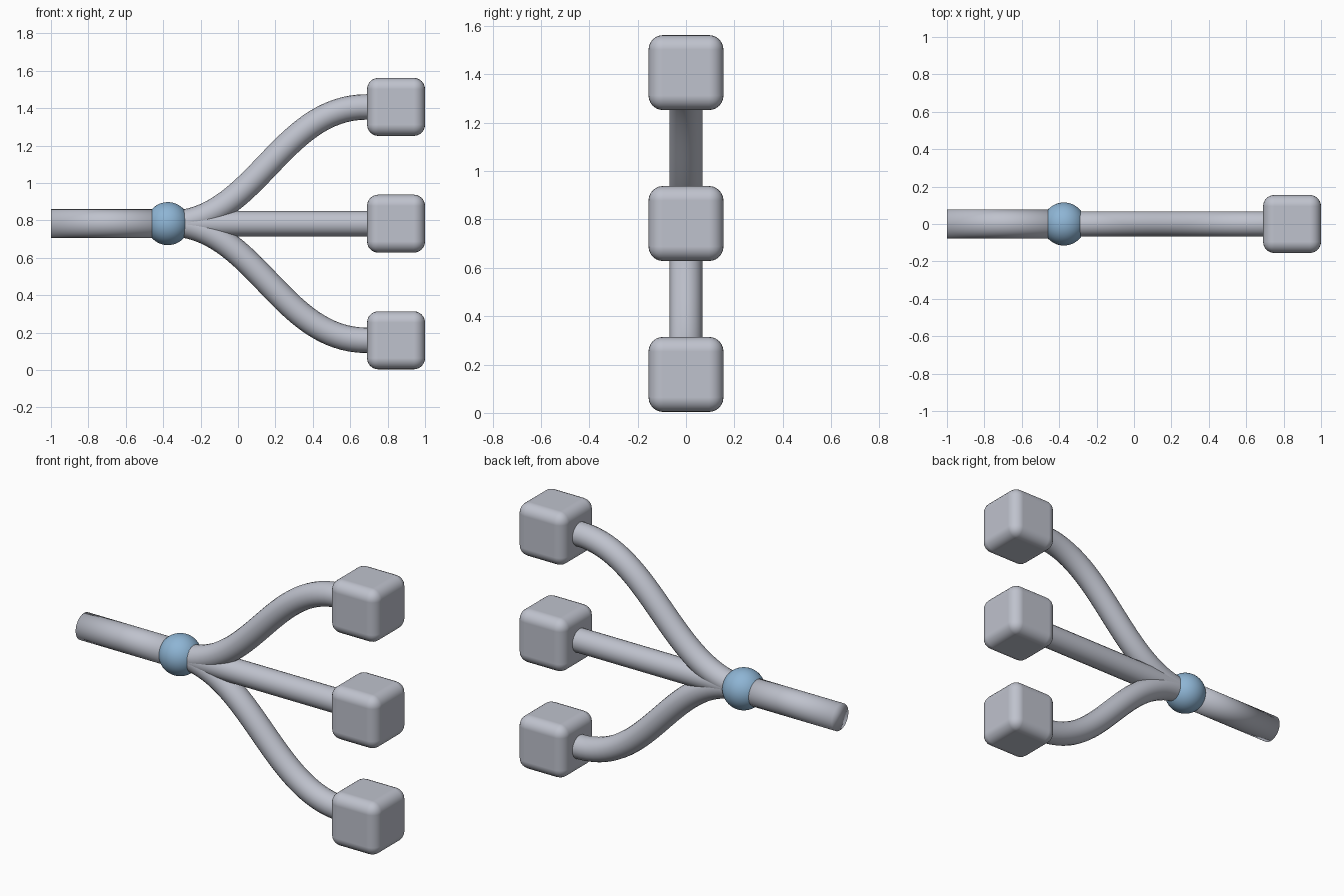
import bpy
from mathutils import Vector

cube = bpy.data.objects.get("Cube")
if cube:
    bpy.data.objects.remove(cube, do_unlink=True)


def material(name, rgb):
    m = bpy.data.materials.new(name)
    m.use_nodes = True
    m.diffuse_color = (*rgb, 1)
    bsdf = m.node_tree.nodes["Principled BSDF"]
    bsdf.inputs["Base Color"].default_value = (*rgb, 1)
    return m


grey = material("pale grey", (0.52, 0.54, 0.61))
blue = material("soft blue", (0.27, 0.46, 0.66))

MID_Z, STEP = 0.783, 0.624
HUB_X = -0.375
BOX = 0.31


def finish(obj, name, mat):
    obj.name = name
    obj.data.name = name
    obj.data.materials.append(mat)


def tube(name, start, end, radius, reach):
    """Round pipe along an S-curve that leaves and arrives along x."""
    curve = bpy.data.curves.new(name, "CURVE")
    curve.dimensions = "3D"
    curve.resolution_u = 32
    curve.bevel_depth = radius
    curve.bevel_resolution = 8
    curve.use_fill_caps = True
    spline = curve.splines.new("BEZIER")
    spline.bezier_points.add(1)
    handle = Vector(((end[0] - start[0]) * reach, 0, 0))
    for point, co in zip(spline.bezier_points, (start, end)):
        point.handle_left_type = point.handle_right_type = "FREE"
        point.co = co
        point.handle_left = Vector(co) - handle
        point.handle_right = Vector(co) + handle
    obj = bpy.data.objects.new(name, curve)
    bpy.context.collection.objects.link(obj)
    finish(obj, name, grey)


# Incoming stem
bpy.ops.mesh.primitive_cylinder_add(
    vertices=32, radius=0.077, depth=0.64,
    location=(-0.68, 0, MID_Z), rotation=(0, 1.5708, 0))
stem = bpy.context.object
finish(stem, "stem", grey)
bpy.ops.object.shade_smooth()

# Junction ball
bpy.ops.mesh.primitive_uv_sphere_add(
    segments=48, ring_count=24, radius=0.115, location=(HUB_X, 0, MID_Z))
finish(bpy.context.object, "junction_ball", blue)
bpy.ops.object.shade_smooth()

# Three branches, each ending in a rounded box
for label, level in (("lower", -1), ("middle", 0), ("upper", 1)):
    z = MID_Z + level * STEP
    tube(label + "_branch", (HUB_X, 0, MID_Z), (0.69, 0, z), 0.068, 0.44)

    bpy.ops.mesh.primitive_cube_add(size=BOX, location=(1 - BOX / 2, 0, z))
    box = bpy.context.object
    finish(box, label + "_box", grey)
    bevel = box.modifiers.new("rounded_edges", "BEVEL")
    bevel.width = 0.06
    bevel.segments = 6
    bpy.ops.object.shade_smooth()
    bevel.harden_normals = True
